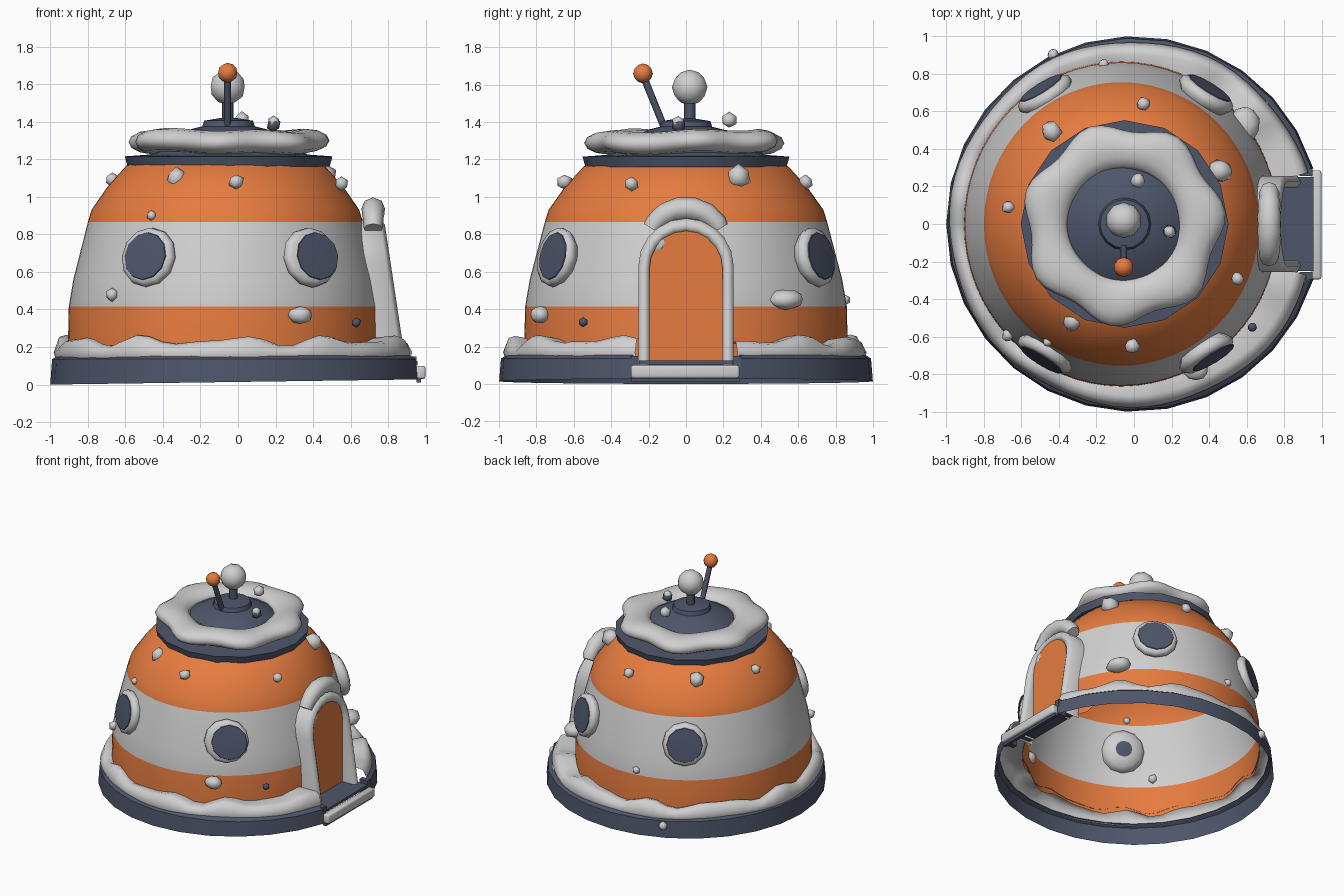
import bpy, bmesh, math, random
from mathutils import Matrix, Vector

random.seed(4)
if "Cube" in bpy.data.objects:
    bpy.data.objects.remove(bpy.data.objects["Cube"], do_unlink=True)


def material(name, rgb):
    m = bpy.data.materials.new(name)
    m.diffuse_color = (*rgb, 1)
    m.use_nodes = True
    m.node_tree.nodes["Principled BSDF"].inputs["Base Color"].default_value = (*rgb, 1)
    return m


WHITE = material("snow white", (0.63, 0.63, 0.63))
ORANGE = material("orange paint", (0.79, 0.2, 0.05))
DARK = material("slate blue", (0.075, 0.092, 0.143))
PALETTE = [WHITE, ORANGE, DARK]
W, O, D = range(3)


def finish(name, bm, mat=None, angle=40):
    me = bpy.data.meshes.new(name)
    bm.to_mesh(me)
    bm.free()
    for m in ([mat] if mat else PALETTE):
        me.materials.append(m)
    ob = bpy.data.objects.new(name, me)
    bpy.context.collection.objects.link(ob)
    bpy.ops.object.select_all(action='DESELECT')
    ob.select_set(True)
    bpy.context.view_layer.objects.active = ob
    bpy.ops.object.shade_smooth_by_angle(angle=math.radians(angle))


def lathe(name, profile, colors, segs, matrix, gap=0, shape=None, loop=False, angle=40):
    """Spin a (radius, height) profile; gap leaves an opening around +x."""
    bm = bmesh.new()
    rows = []
    count = segs + 1 if gap else segs
    for r, z in profile:
        row = []
        for i in range(count):
            a = gap + (2 * math.pi - 2 * gap) * i / segs
            rr, zz = shape(r, z, a) if shape else (r, z)
            row.append(bm.verts.new((rr * math.cos(a), rr * math.sin(a), zz)))
        rows.append(row)
    if loop:
        rows.append(rows[0])
    for k in range(len(rows) - 1):
        for i in range(segs):
            j = (i + 1) % count
            f = bm.faces.new((rows[k][i], rows[k][j], rows[k + 1][j], rows[k + 1][i]))
            f.material_index = colors[k] if isinstance(colors, list) else colors
    bmesh.ops.remove_doubles(bm, verts=bm.verts, dist=0.0005)
    bm.transform(matrix)
    finish(name, bm, angle=angle)


def box(name, lo, hi, mat, bevel=0.0):
    bm = bmesh.new()
    bmesh.ops.create_cube(bm, size=1)
    for v in bm.verts:
        v.co = [l + (c + 0.5) * (h - l) for c, l, h in zip(v.co, lo, hi)]
    if bevel:
        bmesh.ops.bevel(bm, geom=bm.edges[:], offset=bevel, segments=2, profile=0.5,
                        affect='EDGES')
    finish(name, bm, mat, angle=60)


def tube(name, points, radius, mat, radii=None):
    cu = bpy.data.curves.new(name, 'CURVE')
    cu.dimensions = '3D'
    cu.bevel_depth = radius
    cu.bevel_resolution = 2
    cu.use_fill_caps = True
    sp = cu.splines.new('POLY')
    sp.points.add(len(points) - 1)
    for i, p in enumerate(points):
        sp.points[i].co = (*p, 1)
        sp.points[i].radius = radii[i] if radii else 1
    cu.materials.append(mat)
    bpy.context.collection.objects.link(bpy.data.objects.new(name, cu))


def ball(name, pos, size, mat, detail=2, jitter=0.0, squash=(1, 1, 1)):
    bm = bmesh.new()
    bmesh.ops.create_icosphere(bm, subdivisions=detail, radius=size)
    for v in bm.verts:
        k = 1 + random.uniform(-jitter, jitter)
        v.co = [c * s * k + p for c, s, p in zip(v.co, squash, pos)]
    finish(name, bm, mat, angle=60)


AXIS = Matrix.Translation((-0.05, 0, 0))
OVAL = Matrix.Translation((-0.067, 0, 0)) @ Matrix.Diagonal((0.97, 1, 1, 1))
BASE = Matrix.Translation((-0.01, 0, 0))


def wave(a):
    return 0.02 * math.sin(11 * a) + 0.012 * math.sin(17 * a + 1)


# Striped, slightly oval dome wall, open underneath
def dome_shape(r, z, a):
    if z > 0.25:
        return r, z
    return r, (0.12 if min(a, 2 * math.pi - a) < 0.4 else z + wave(a))

lathe("dome", [(0.865, 0.2), (0.86, 0.415), (0.835, 0.56), (0.755, 0.865), (0.735, 0.93),
               (0.65, 1.05), (0.545, 1.165), (0.5, 1.18)],
      [O, W, W, O, O, O, O], 64, OVAL, shape=dome_shape)

# Dark foundation ring and wavy snow bank lying on it
lathe("foundation_ring", [(1.0, 0), (0.99, 0.135), (0.96, 0.155)], D, 26, Matrix(), gap=0.3,
      shape=lambda r, z, a: (r, z if z else 0.014 + 0.014 * math.cos(a)))


def bank_shape(r, z, a):
    if r < 0.9:  # inner edge follows the off-centre oval dome
        return r - 0.057 * math.cos(a) - 0.012 * math.cos(2 * a), z + wave(a)
    return r + 0.006 * math.sin(7 * a), z + (wave(a) if z > 0.19 else 0)

lathe("snow_bank", [(0.962, 0.142), (0.972, 0.17), (0.945, 0.225), (0.91, 0.235), (0.844, 0.222)],
      W, 66, BASE, gap=0.285, shape=bank_shape, angle=60)

# Roof lid with its cornice and central cap
lathe("roof_lid", [(0.538, 1.16), (0.553, 1.215), (0.42, 1.225), (0.31, 1.30), (0.2, 1.36),
                   (0.14, 1.375), (0.13, 1.405), (0.04, 1.42), (0, 1.42)], D, 16, AXIS, angle=30)


# Lobed snow ring on the roof
def lobes(r, z, a):
    out = 0.028 * math.cos(7 * a - 0.8) * max(0, r - 0.32) / 0.2
    return r + out, z + 0.006 * math.sin(5 * a + 1) + 0.005 * math.sin(2 * a)

RING = [(0.407 + 0.113 * math.cos(t * math.pi / 6), 1.293 + 0.062 * math.sin(t * math.pi / 6))
        for t in range(12)]
lathe("roof_snow", RING, W, 56, Matrix.Translation((-0.057, 0, 0)), shape=lobes, loop=True,
      angle=80)

# Mast with a white ball, leaning antenna with an orange ball
tube("mast", [(-0.055, 0.02, 1.39), (-0.055, 0.02, 1.54)], 0.03, DARK)
ball("mast_ball", (-0.055, 0.02, 1.585), 0.095, WHITE)
tube("antenna", [(-0.055, -0.12, 1.38), (-0.055, -0.23, 1.65)], 0.019, DARK)
ball("antenna_ball", (-0.055, -0.23, 1.66), 0.053, ORANGE)

# Four round windows facing out of the white band, one with its glass off centre
for sx in (-1, 1):
    for sy in (-1, 1):
        n = Vector((sx * 0.53, sy * 0.85, 0.2)).normalized()
        turn = n.to_track_quat('Z', 'Y').to_matrix().to_4x4()
        spot = Vector((-0.045 + sx * 0.425, sy * 0.685, 0.675))
        shift = Vector((0.02, 0.012, 0)) if (sx, sy) == (1, -1) else Vector()
        lathe("window_rim", [(0, -0.07), (0.06, -0.065), (0.13, -0.045), (0.162, 0),
                             (0.157, 0.03), (0.135, 0.045), (0, 0.048)],
              [D, W, W, W, W, W], 12, Matrix.Translation(spot) @ turn, angle=60)
        lathe("window_glass", [(0.13, 0.044), (0.127, 0.05), (0.07, 0.053), (0, 0.054)],
              D, 12, Matrix.Translation(spot + shift) @ turn, angle=60)


# Arched doorway whose frame leans with the wall around an upright door
def lean(z):
    return 0.91 - 0.15 * z


def arch(half, bottom, top, steps=10):
    c = top - half
    pts = [(-half, bottom)]
    pts += [(-half * math.cos(math.pi * i / steps), c + half * math.sin(math.pi * i / steps))
            for i in range(steps + 1)]
    return pts + [(half, bottom)]

DOOR_X = 0.775
bm = bmesh.new()
outer, inner = arch(0.255, 0.09, 0.885), arch(0.195, 0.09, 0.815)
middle = [((a + c) / 2, (b + d) / 2) for (a, b), (c, d) in zip(outer, inner)]
loops = []
for outline, depth in ((outer, 0.165), (outer, 0.025), (middle, 0), (inner, 0.02)):
    loops.append([bm.verts.new((lean(z) - depth, y, z)) for y, z in outline])
loops.append([bm.verts.new((DOOR_X - 0.01, y, z)) for y, z in inner])
for a, b in zip(loops, loops[1:]):
    for i in range(len(a) - 1):
        bm.faces.new((a[i], a[i + 1], b[i + 1], b[i]))
bmesh.ops.recalc_face_normals(bm, faces=bm.faces)
finish("door_frame", bm, WHITE, angle=75)

bm = bmesh.new()
bm.faces.new([bm.verts.new((DOOR_X, y, z)) for y, z in reversed(arch(0.198, 0.11, 0.818))])
finish("door", bm, ORANGE)
ball("door_frost", (DOOR_X, -0.155, 0.75), 0.04, WHITE, 2, 0.1, (0.15, 1, 1))

# Snow resting over the arch
pts, sizes = [], []
for i in range(13):
    t = math.pi * (0.13 + 0.74 * i / 12)
    pts.append((0.72, -0.2 * math.cos(t), 0.76 + 0.177 * math.sin(t)))
    sizes.append(0.8 + 0.2 * math.sin(math.pi * i / 12) + 0.05 * math.sin(3 * i))
tube("door_snow", pts, 0.062, WHITE, sizes)

# Doorstep, dark sill over it, and the cut ends of the foundation
box("doorstep", (0.945, -0.295, 0.03), (0.998, 0.285, 0.1), WHITE, 0.012)
box("door_sill", (0.765, -0.25, 0.105), (0.955, 0.25, 0.125), DARK)
box("step_footing", (0.95, -0.295, 0.012), (0.975, 0.285, 0.035), DARK)
for s in (-1, 1):
    box("foundation_end", (0.88, s * 0.275 - 0.02, 0.03), (0.95, s * 0.275 + 0.02, 0.15), DARK)

# Snow lumps stuck on the walls and roof
for x, y, z, size in [(-0.67, 0.09, 1.09, 0.038), (-0.33, -0.52, 1.1, 0.055),
                      (-0.01, -0.65, 1.08, 0.042), (0.55, -0.29, 1.07, 0.038),
                      (-0.44, 0.49, 1.1, 0.06), (0.05, 0.64, 1.08, 0.04),
                      (0.46, 0.28, 1.11, 0.07), (-0.46, -0.63, 0.9, 0.027),
                      (-0.67, -0.59, 0.48, 0.038), (-0.16, 0.85, 0.45, 0.03),
                      (0.02, 0.23, 1.41, 0.042), (0.19, -0.04, 1.4, 0.035),
                      (-0.43, 0.9, 0.1, 0.035)]:
    ball("snow_lump", (x, y, z), size, WHITE, 1, 0.12)
ball("low_snow_lump", (0.33, -0.78, 0.37), 0.058, WHITE, 2, 0.06, (1.1, 0.9, 0.8))
ball("side_snow_lump", (0.59, 0.53, 0.45), 0.09, WHITE, 2, 0.06, (0.9, 1.1, 0.6))

# Dark knobs on the wall and under the roof lump
ball("wall_knob", (0.63, -0.55, 0.33), 0.027, DARK, 1)
ball("roof_knob", (0.19, -0.04, 1.383), 0.04, DARK, 1)
